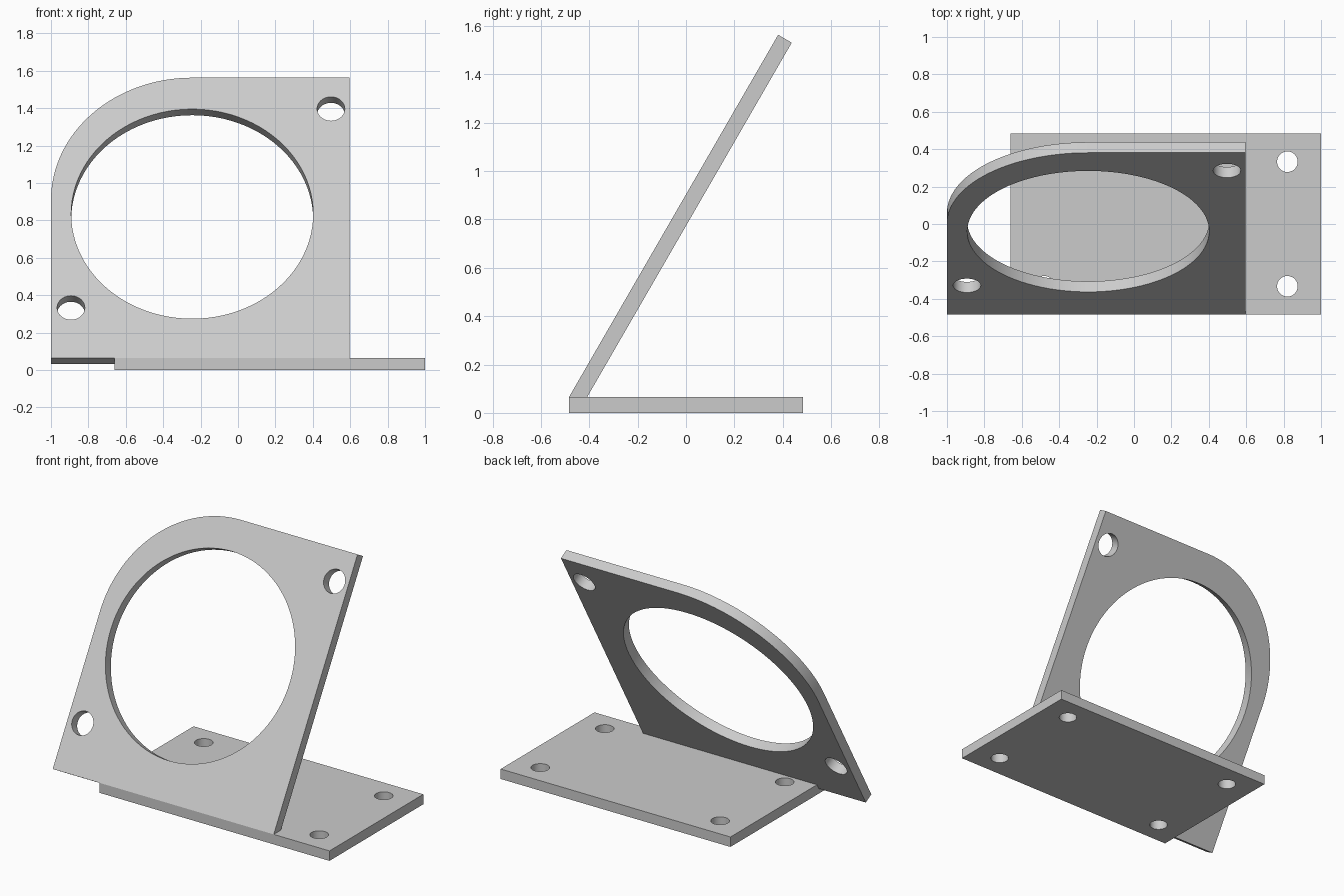
import bpy
import bmesh
from math import cos, sin, pi, radians

if "Cube" in bpy.data.objects:
    bpy.data.objects.remove(bpy.data.objects["Cube"])

THICK = 0.065
HALF_DEPTH = 0.484

grey = bpy.data.materials.new("light grey")
grey.use_nodes = True
grey.diffuse_color = (0.6, 0.6, 0.6, 1)
grey.node_tree.nodes["Principled BSDF"].inputs["Base Color"].default_value = (0.6, 0.6, 0.6, 1)


def arc(cx, cy, r, start, end, n):
    """Points along an arc, both ends included."""
    return [(cx + r * cos(start + (end - start) * i / n),
             cy + r * sin(start + (end - start) * i / n)) for i in range(n + 1)]


def circle(cx, cy, r, n=48):
    return arc(cx, cy, r, 0, 2 * pi, n)[:-1]


def cut_sheet(name, outline, holes):
    """Flat sheet with holes, its upper face on local z = 0."""
    curve = bpy.data.curves.new(name, "CURVE")
    curve.dimensions = "2D"
    curve.fill_mode = "BOTH"
    curve.extrude = THICK / 2
    for loop in [outline] + holes:
        spline = curve.splines.new("POLY")
        spline.points.add(len(loop) - 1)
        for point, (x, y) in zip(spline.points, loop):
            point.co = (x, y, 0, 1)
        spline.use_cyclic_u = True
    obj = bpy.data.objects.new(name, curve)
    bpy.context.collection.objects.link(obj)
    bpy.ops.object.select_all(action="DESELECT")
    obj.select_set(True)
    bpy.context.view_layer.objects.active = obj
    bpy.ops.object.convert(target="MESH")
    obj = bpy.context.object
    obj.name = name

    # Weld the caps to the walls
    bm = bmesh.new()
    bm.from_mesh(obj.data)
    bmesh.ops.remove_doubles(bm, verts=bm.verts, dist=0.0001)
    bmesh.ops.translate(bm, verts=bm.verts, vec=(0, 0, -THICK / 2))
    bmesh.ops.recalc_face_normals(bm, faces=bm.faces)
    bm.to_mesh(obj.data)
    bm.free()
    obj.data.materials.clear()
    obj.data.materials.append(grey)
    bpy.ops.object.shade_smooth_by_angle(angle=radians(30))
    return obj


# Base plate with four screw holes
left, right = -0.66, 1.0
base = cut_sheet(
    "base_plate",
    [(left, -HALF_DEPTH), (right, -HALF_DEPTH), (right, HALF_DEPTH), (left, HALF_DEPTH)],
    [circle(x, y, 0.055) for x in (left + 0.18, right - 0.18) for y in (-0.333, 0.333)])
base.location.z = THICK

# Tilted ring plate with one rounded corner, a large opening and two screw holes
height, edge, corner = 1.73, 0.597, 0.755
ring = cut_sheet(
    "tilted_ring_plate",
    [(-1, 0), (edge, 0), (edge, height)]
    + arc(-1 + corner, height - corner, corner, pi / 2, pi, 32),
    [circle(-0.245, 0.889, 0.647, 96),
     circle(0.497, 1.538, 0.074),
     circle(-0.893, 0.31, 0.074)])
ring.rotation_euler.x = radians(60)
ring.location = (0, -HALF_DEPTH, THICK)
